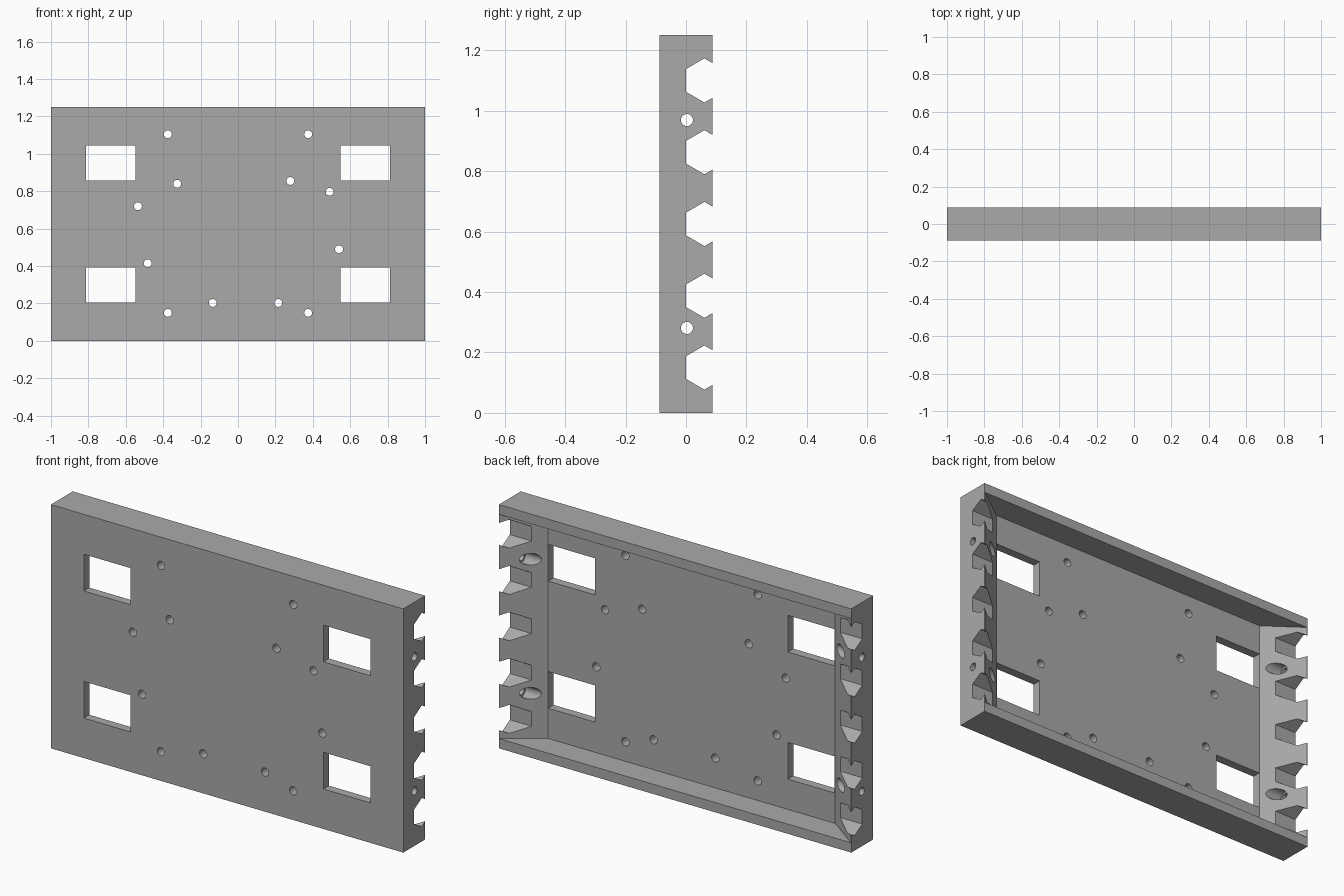
import bpy, bmesh, math
from mathutils import Matrix

cube = bpy.data.objects.get("Cube")
if cube:
    bpy.data.objects.remove(cube, do_unlink=True)

W, D, H = 2.0, 0.177, 1.25
BACK = D / 2
FLOOR = -0.044

grey = bpy.data.materials.new("grey plastic")
grey.use_nodes = True
colour = (0.4, 0.4, 0.4, 1)
grey.diffuse_color = colour
grey.node_tree.nodes["Principled BSDF"].inputs["Base Color"].default_value = colour


def make_object(name, bm):
    bmesh.ops.recalc_face_normals(bm, faces=bm.faces)
    mesh = bpy.data.meshes.new(name)
    bm.to_mesh(mesh)
    bm.free()
    mesh.materials.append(grey)
    obj = bpy.data.objects.new(name, mesh)
    bpy.context.collection.objects.link(obj)
    return obj


def prism(name, points, offset):
    """Extrude a closed outline of 3D points along offset."""
    bm = bmesh.new()
    face = bm.faces.new([bm.verts.new(p) for p in points])
    out = bmesh.ops.extrude_face_region(bm, geom=[face])
    verts = [v for v in out["geom"] if isinstance(v, bmesh.types.BMVert)]
    bmesh.ops.translate(bm, verts=verts, vec=offset)
    return make_object(name, bm)


def box(name, x0, x1, y0, y1, z0, z1):
    outline = [(x0, y0, z0), (x1, y0, z0), (x1, y1, z0), (x0, y1, z0)]
    return prism(name, outline, (0, 0, z1 - z0))


def rod(name, radius, length, centre, axis):
    bm = bmesh.new()
    turn = Matrix.Rotation(math.pi / 2, 4, "Y" if axis == "X" else "X")
    bmesh.ops.create_cone(bm, cap_ends=True, segments=32, radius1=radius,
                          radius2=radius, depth=length,
                          matrix=Matrix.Translation(centre) @ turn)
    return make_object(name, bm)


def cut(cutter):
    cutter.hide_render = True
    mod = panel.modifiers.new("cut", "BOOLEAN")
    mod.operation, mod.solver, mod.object = "DIFFERENCE", "EXACT", cutter
    bpy.ops.object.modifier_apply(modifier=mod.name)
    bpy.data.objects.remove(cutter, do_unlink=True)


panel = box("panel", -W / 2, W / 2, -BACK, BACK, 0, H)
bpy.context.view_layer.objects.active = panel
panel.select_set(True)

# Tray cavity, with end walls sloping out to the back edge
x_floor, x_rim, rim = 0.815, 0.998, 0.05
over = 0.02
x_out = x_rim + over * (x_rim - x_floor) / (BACK - FLOOR)
cut(prism("cavity", [(-x_floor, FLOOR, rim), (x_floor, FLOOR, rim),
                     (x_out, BACK + over, rim), (-x_out, BACK + over, rim)],
          (0, 0, H - 2 * rim)))

# Dovetail notches through both end walls
half = [(0, 0.0375), (0.061, 0.073), (BACK, 0.057), (BACK + over, 0.057)]
profile = half + [(y, -z) for y, z in reversed(half)]
for side in (-1, 1):
    for i in range(-2, 3):
        zc = H / 2 + i * 0.2375
        cut(prism("notch", [(side * 0.83, y, zc + z) for y, z in profile],
                  (side * 0.2, 0, 0)))

# Counterbored side holes and rectangular windows
for side in (-1, 1):
    for up in (-1, 1):
        zc = H / 2 + up * 0.344
        cut(rod("side_hole", 0.02, 0.4, (side * 0.9, 0.003, zc), "X"))
        cut(rod("counterbore", 0.03, 0.2, (side * 0.83, 0.003, zc), "X"))
        zc = H / 2 + up * 0.326
        xs = sorted((side * 0.547, side * 0.813))
        cut(box("window", *xs, -0.2, 0.2, zc - 0.094, zc + 0.094))

# Small round holes through the floor
holes = [(-0.375, 1.105), (0.375, 1.105), (-0.325, 0.84), (0.28, 0.855),
         (0.49, 0.797), (-0.535, 0.72), (-0.483, 0.415), (0.54, 0.49),
         (-0.135, 0.203), (0.215, 0.203), (-0.375, 0.15), (0.375, 0.15)]
for x, z in holes:
    cut(rod("floor_hole", 0.021, 0.4, (x, 0, z), "Y"))

bpy.ops.object.shade_smooth_by_angle(angle=math.radians(30))
